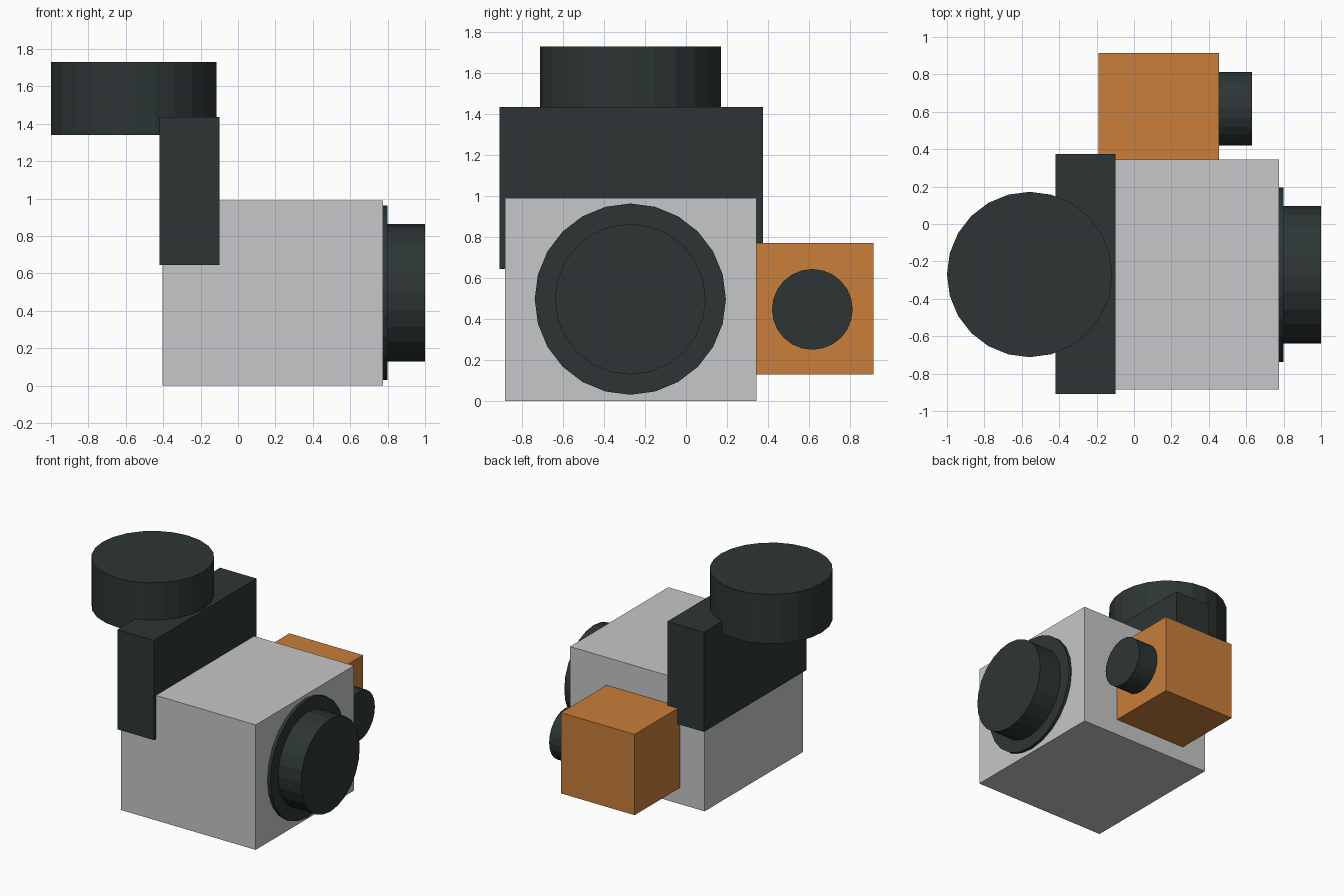
import bpy
import math
from mathutils import Matrix

default_cube = bpy.data.objects.get("Cube")
if default_cube:
    bpy.data.objects.remove(default_cube, do_unlink=True)


def make_material(name, rgb):
    mat = bpy.data.materials.new(name)
    mat.use_nodes = True
    mat.diffuse_color = (*rgb, 1)
    mat.node_tree.nodes["Principled BSDF"].inputs["Base Color"].default_value = (*rgb, 1)
    return mat


light_grey = make_material("light grey", (0.565, 0.57, 0.58))
charcoal = make_material("charcoal", (0.026, 0.036, 0.035))
orange = make_material("orange", (0.578, 0.209, 0.042))


def box(name, x, y, z, mat):
    """Box spanning the (low, high) ranges on each axis."""
    spans = (x, y, z)
    bpy.ops.mesh.primitive_cube_add(size=1, location=[(a + b) / 2 for a, b in spans])
    obj = bpy.context.object
    obj.name = name
    obj.data.transform(Matrix.Diagonal([b - a for a, b in spans] + [1]))
    obj.data.materials.append(mat)
    return obj


def cylinder(name, centre, radius, depth, mat, along_x=False, sides=24):
    """Flat-faced cylinder, upright or lying along x."""
    bpy.ops.mesh.primitive_cylinder_add(vertices=sides, radius=radius, depth=depth,
                                        location=centre)
    obj = bpy.context.object
    obj.name = name
    # Put a corner on the x axis, then lay it over if needed
    obj.data.transform(Matrix.Rotation(math.pi / 2, 4, "Z"))
    if along_x:
        obj.data.transform(Matrix.Rotation(math.pi / 2, 4, "Y"))
    obj.data.materials.append(mat)
    return obj


# Main housing and the bracket notched over its upper edge
box("housing", (-0.405, 0.775), (-0.885, 0.345), (0, 0.99), light_grey)
box("bracket", (-0.42, -0.1), (-0.91, 0.375), (0.645, 1.435), charcoal)

# Round head on the bracket
cylinder("round_head", (-0.558, -0.27, 1.535), 0.442, 0.39, charcoal)

# Flange and drum on the housing's left side
cylinder("flange", (0.785, -0.272, 0.497), 0.467, 0.03, charcoal, along_x=True)
cylinder("drum", (0.89, -0.272, 0.497), 0.368, 0.22, charcoal, along_x=True)

# Side box at the back with its small knob
box("side_box", (-0.19, 0.455), (0.34, 0.915), (0.13, 0.77), orange)
cylinder("small_knob", (0.535, 0.617, 0.447), 0.197, 0.19, charcoal, along_x=True)
